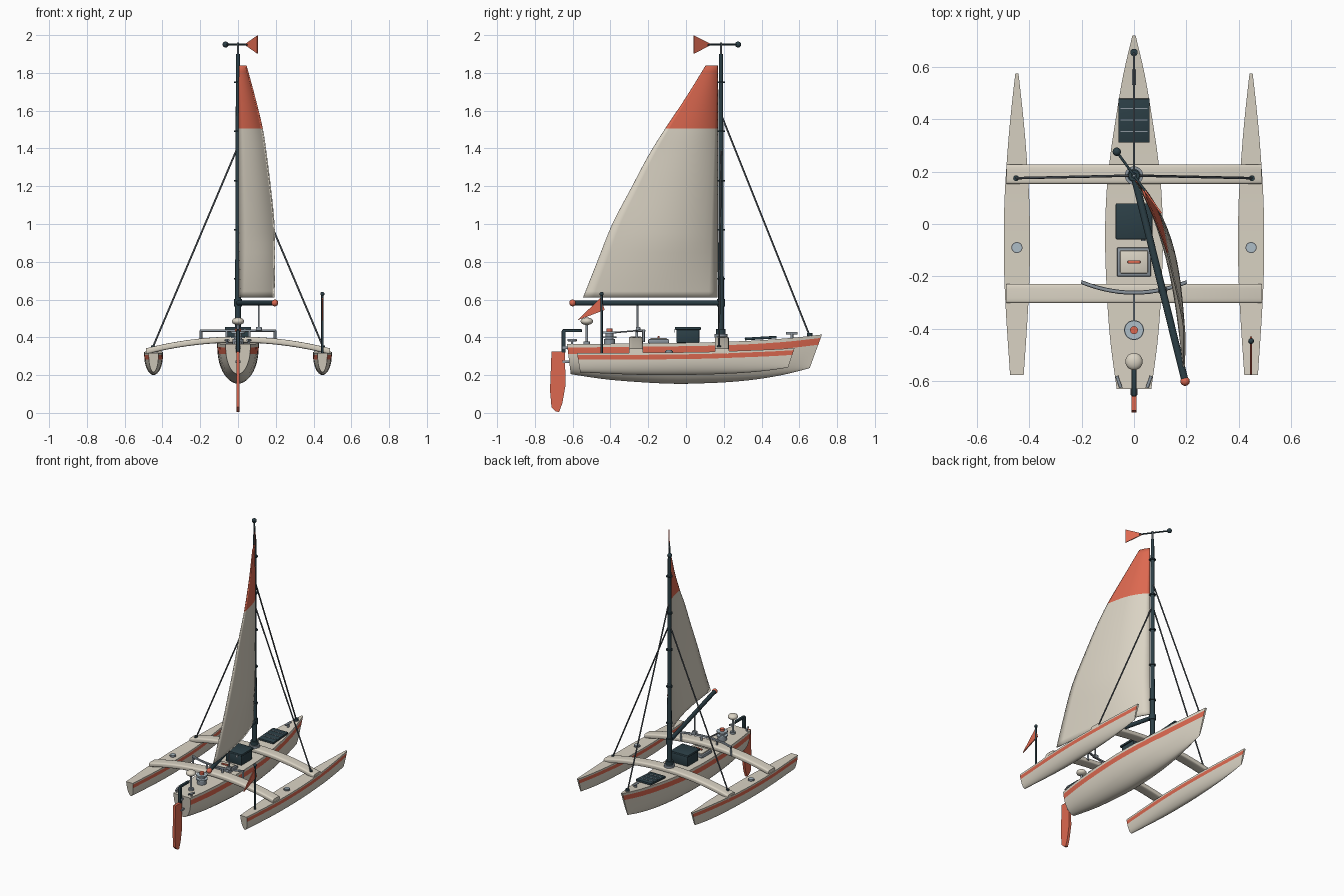
import bpy, bmesh, math
from mathutils import Vector, Matrix

if "Cube" in bpy.data.objects:
    bpy.data.objects.remove(bpy.data.objects["Cube"])

def mat(name, c):
    m = bpy.data.materials.new(name)
    m.diffuse_color = (*c, 1)
    m.use_nodes = True
    m.node_tree.nodes["Principled BSDF"].inputs["Base Color"].default_value = m.diffuse_color
    return m

CREAM = mat("cream", (0.70, 0.65, 0.55))
ORANGE = mat("coral_orange", (0.72, 0.14, 0.08))
NAVY = mat("dark_navy", (0.025, 0.05, 0.062))
GREY = mat("steel_grey", (0.26, 0.30, 0.34))
PALE = mat("pale_blue_grey", (0.42, 0.51, 0.57))
WIRE = mat("wire_grey", (0.085, 0.10, 0.115))

def finish(name, bm, *mats):
    bmesh.ops.recalc_face_normals(bm, faces=bm.faces)
    me = bpy.data.meshes.new(name)
    bm.to_mesh(me)
    bm.free()
    for m in mats:
        me.materials.append(m)
    ob = bpy.data.objects.new(name, me)
    bpy.context.collection.objects.link(ob)
    return ob

def rod(name, a, b, r, m, r2=None, seg=14):
    a, b = Vector(a), Vector(b)
    d = b - a
    M = Matrix.Translation((a + b) / 2) @ d.to_track_quat('Z', 'Y').to_matrix().to_4x4()
    bm = bmesh.new()
    bmesh.ops.create_cone(bm, cap_ends=True, segments=seg, radius1=r,
                          radius2=r if r2 is None else r2, depth=d.length, matrix=M)
    return finish(name, bm, m)

def disc(name, x, y, z0, z1, r, m, r2=None):
    return rod(name, (x, y, z0), (x, y, z1), r, m, r2, 28)

def ball(name, c, r, m, sz=1):
    bm = bmesh.new()
    bmesh.ops.create_uvsphere(bm, u_segments=20, v_segments=12, radius=r,
                              matrix=Matrix.Translation(c) @ Matrix.Diagonal((1, 1, sz, 1)))
    return finish(name, bm, m)

def box(name, c, s, m, bevel=0.006, tilt=0):
    bm = bmesh.new()
    bmesh.ops.create_cube(bm, size=1, matrix=Matrix.Translation(c) @ Matrix.Rotation(tilt, 4, 'X')
                          @ Matrix.Diagonal((*s, 1)))
    if bevel:
        bmesh.ops.bevel(bm, geom=bm.edges[:], offset=bevel, segments=2, affect='EDGES', profile=0.5)
    return finish(name, bm, m)

def plate(name, pts, n, t, m):
    # flat polygon thickened by t along n
    bm = bmesh.new()
    n = Vector(n).normalized() * t
    lo = [bm.verts.new(Vector(p) - n / 2) for p in pts]
    hi = [bm.verts.new(Vector(p) + n / 2) for p in pts]
    bm.faces.new(lo)
    bm.faces.new(hi)
    for i in range(len(pts)):
        j = (i + 1) % len(pts)
        bm.faces.new((lo[i], lo[j], hi[j], hi[i]))
    return finish(name, bm, m)

def smooth_rows(rows, n=4):
    # Catmull-Rom through table rows
    out = []
    for i in range(len(rows) - 1):
        p = [rows[max(0, min(len(rows) - 1, i + k))] for k in (-1, 0, 1, 2)]
        for s in range(n):
            t = s / n
            out.append([0.5 * (2*b + (c-a)*t + (2*a-5*b+4*c-d)*t*t + (3*b-a-3*c+d)*t**3)
                        for a, b, c, d in zip(*p)])
    return out + [list(rows[-1])]

def hull(name, x0, rows, d1, d2):
    # rows: y at deck, y at keel, half width, deck z, keel z
    bm = bmesh.new()
    rings = []
    N = 10
    for yt, yk, w, zt, zk in smooth_rows(rows):
        h = zt - zk
        f0 = d2 / h
        fs = [0, d1 / h] + [f0 + (1 - f0) * math.sin(k / N * math.pi / 2) for k in range(N + 1)]
        half = [(w * max(0, 1 - f**2.4)**0.55, yt + (yk - yt) * f, zt - h * f) for f in fs]
        pts = half + [(-x, y, z) for x, y, z in reversed(half[:-1])]
        rings.append([bm.verts.new((x0 + x, y, z)) for x, y, z in pts])
    n = len(rings[0])
    for a, b in zip(rings, rings[1:]):
        for k in range(n):
            f = bm.faces.new((a[k], a[(k+1) % n], b[(k+1) % n], b[k]))
            f.material_index = 1 if k in (1, n - 3) else 0
    bm.faces.new(rings[0])
    bm.faces.new(rings[-1])
    return finish(name, bm, CREAM, ORANGE)

def sweep_x(name, centres, hy, hz, power, m, seg=20):
    # superellipse section swept along x
    bm = bmesh.new()
    rings = []
    for c in centres:
        ring = []
        for k in range(seg):
            a = 2 * math.pi * (k + 0.5) / seg
            ca, sa = math.cos(a), math.sin(a)
            ring.append(bm.verts.new((c[0], c[1] + hy * math.copysign(abs(ca)**power, ca),
                                      c[2] + hz * math.copysign(abs(sa)**power, sa))))
        rings.append(ring)
    for a, b in zip(rings, rings[1:]):
        for k in range(seg):
            bm.faces.new((a[k], a[(k+1) % seg], b[(k+1) % seg], b[k]))
    bm.faces.new(rings[0])
    bm.faces.new(rings[-1])
    return finish(name, bm, m)

# hulls
hull("main_hull", 0, [(-.63, -.61, .066, .365, .205), (-.4, -.4, .095, .366, .175), (-.1, -.1, .11, .37, .155),
     (.1, .1, .106, .373, .157), (.25, .25, .092, .378, .165), (.4, .39, .07, .385, .18),
     (.57, .53, .041, .398, .205), (.72, .655, .006, .415, .237)], .018, .054)
for s, side in ((-1, "left"), (1, "right")):
    hull(side + "_outrigger", s * .447, [(-.577, -.56, .026, .318, .215), (-.3, -.3, .044, .318, .203),
         (-.1, -.1, .05, .32, .2), (.1, .1, .047, .323, .203), (.3, .29, .034, .33, .211),
         (.45, .43, .02, .336, .224), (.575, .54, .006, .343, .24)], .011, .036)
    disc(side + "_inspection_port", s * .447, -.09, .316, .328, .021, GREY)
    disc(side + "_port_lid", s * .447, -.09, .328, .332, .017, PALE)
    # shroud with chainplate
    rod(side + "_shroud", (0, .185, 1.41), (s * .45, .175, .35), .0048, WIRE)
    disc(side + "_chainplate", s * .45, .175, .34, .358, .011, NAVY)
    # stern cleat
    rod(side + "_stern_cleat", (s * .05, -.625, .385), (s * .066, -.58, .385), .006, GREY)
    disc(side + "_stern_cleat_foot", s * .058, -.603, .36, .385, .006, GREY)

# cross beams
for name, y in (("front_crossbeam", .19), ("rear_crossbeam", -.265)):
    xs = [-.487 + .974 * i / 32 for i in range(33)]
    sweep_x(name, [(x, y, .388 - .062 * (x / .487)**2) for x in xs], .037, .016, .4, CREAM)

# mast, rings and wires
rod("mast", (0, .185, .37), (0, .185, 1.9), .016, NAVY, .011, 20)
disc("mast_step", 0, .185, .40, .418, .035, GREY)
disc("mast_collar", 0, .185, .418, .445, .025, NAVY)
for i in range(5):
    z = .71 + .26 * i
    disc("mast_ring_%d" % (i + 1), 0, .185, z - .004, z + .004, .021, NAVY)
rod("forestay", (0, .19, 1.57), (0, .65, .42), .0048, WIRE)
disc("forestay_fitting", 0, .655, .40, .422, .014, NAVY)

# wind vane
D = Vector((.585, -.81, 0))
C = Vector((0, .185, 1.95))
rod("vane_spindle", (0, .185, 1.89), (0, .185, 1.962), .005, GREY)
rod("vane_arm", C - D * .11, C + D * .09, .005, NAVY)
ball("vane_weight", C - D * .112, .016, NAVY)
U = Vector((0, 0, .048))
plate("vane_tail", [C + D * .06, C + D * .178 + U, C + D * .178 - U], (.81, .585, 0), .006, ORANGE)

# boom
B0, B1 = Vector((0, .185, .582)), Vector((.195, -.6, .582))
rod("boom", B0, B1, .014, NAVY)
ball("boom_end", B1, .018, ORANGE)
disc("gooseneck", 0, .185, .562, .602, .021, NAVY)

# mainsail: rows of z, leech x, leech y
bm = bmesh.new()
rows = smooth_rows([(.61, .19, -.545), (.8, .193, -.47), (1.0, .19, -.39), (1.2, .17, -.285),
                    (1.36, .15, -.2), (1.505, .128, -.11), (1.67, .088, 0), (1.84, .042, .105)])
NU = 14
grid = []
for z, lx, ly in rows:
    a = Vector((.006, .166, z))
    d = Vector((lx, ly, z)) - a
    n = Vector((-d.y, d.x, 0))
    camber = .055 + .04 * min(1, (z - .61) / .3)
    grid.append([bm.verts.new(a + d * (k / NU) + n * camber * math.sin(math.pi * (k / NU)**.8))
                 for k in range(NU + 1)])
for a, b in zip(grid, grid[1:]):
    for k in range(NU):
        f = bm.faces.new((a[k], a[k+1], b[k+1], b[k]))
        f.material_index = int(f.calc_center_median().z > 1.504)
sail = finish("mainsail", bm, CREAM, ORANGE)
sol = sail.modifiers.new("thickness", 'SOLIDIFY')
sol.thickness = .007
sol.offset = 0

# solar panel on the foredeck
box("solar_panel", (0, .395, .396), (.12, .168, .014), NAVY, .003, .06)
for i, y in enumerate((.353, .397, .441)):
    box("panel_line_%d" % (i + 1), (0, y, .4035 + (y - .395) * .06), (.102, .005, .003), GREY, 0)
disc("bow_cleat_post", 0, .56, .395, .42, .008, GREY)
rod("bow_cleat", (0, .53, .421), (0, .59, .421), .007, GREY)

# equipment box
box("equipment_box", (0, .01, .408), (.125, .122, .075), NAVY)
box("equipment_box_lid", (0, .01, .447), (.14, .138, .016), NAVY, .005)
rod("box_latch", (.035, -.06, .435), (.035, -.064, .435), .009, GREY)

# deck hatch
box("hatch_frame", (0, -.145, .379), (.13, .112, .022), GREY)
box("hatch_cover", (0, -.145, .391), (.106, .088, .012), CREAM, .005)
box("hatch_handle", (0, -.145, .401), (.048, .012, .01), ORANGE, .003)

# traveller and mainsheet
arc = [(-.2 + .4 * i / 24, -.262 + .04 * ((i - 12) / 12)**2, .435) for i in range(25)]
sweep_x("traveller_track", arc, .008, .007, .8, GREY, 12)
for s, side in ((-1, "left"), (1, "right")):
    rod(side + "_traveller_post", (s * .196, -.225, .375), (s * .196, -.225, .437), .007, GREY)
    rod(side + "_inner_post", (s * .06, -.26, .39), (s * .06, -.26, .435), .007, GREY)
box("traveller_car", (.11, -.254, .445), (.032, .024, .022), GREY, .004)
rod("mainsheet", (.11, -.256, .45), (.11, -.256, .575), .005, GREY)
rod("sheet_tail", (0, -.262, .435), (0, -.385, .425), .004, GREY)

# winch
disc("winch_base", 0, -.405, .36, .392, .03, GREY)
disc("winch_drum", 0, -.405, .392, .425, .02, GREY)
disc("winch_flange_low", 0, -.405, .396, .404, .038, PALE)
disc("winch_flange_top", 0, -.405, .42, .43, .036, PALE)
disc("winch_cap", 0, -.405, .43, .446, .015, ORANGE)

# antenna dome
disc("dome_post", 0, -.525, .36, .48, .007, GREY)
disc("dome_foot", 0, -.525, .36, .378, .018, GREY)
ball("antenna_dome", (0, -.525, .485), .033, CREAM, .6)

# rudder and tiller
plate("rudder_blade", [(0, -.712, .325), (0, -.642, .325), (0, -.637, .15), (0, -.655, .05), (0, -.672, .004),
      (0, -.69, .008), (0, -.712, .03), (0, -.72, .12)], (1, 0, 0), .018, ORANGE)
box("rudder_stock", (0, -.648, .378), (.02, .02, .12), NAVY, .004)
box("tiller", (0, -.603, .435), (.018, .104, .016), NAVY, .004)
for i, z in enumerate((.27, .345)):
    box("rudder_hinge_%d" % (i + 1), (0, -.636, z), (.026, .036, .014), GREY, .003)

# pennant on the right outrigger
rod("pennant_pole", (.447, -.447, .31), (.447, -.447, .625), .0065, NAVY)
ball("pennant_pole_tip", (.447, -.447, .63), .011, NAVY)
plate("pennant", [(.447, -.452, .61), (.447, -.43, .545), (.447, -.575, .49)], (1, 0, 0), .007, ORANGE)

# smooth shading with sharp edges kept
bpy.ops.object.select_all(action='SELECT')
bpy.context.view_layer.objects.active = sail
bpy.ops.object.shade_smooth_by_angle(angle=math.radians(35))
